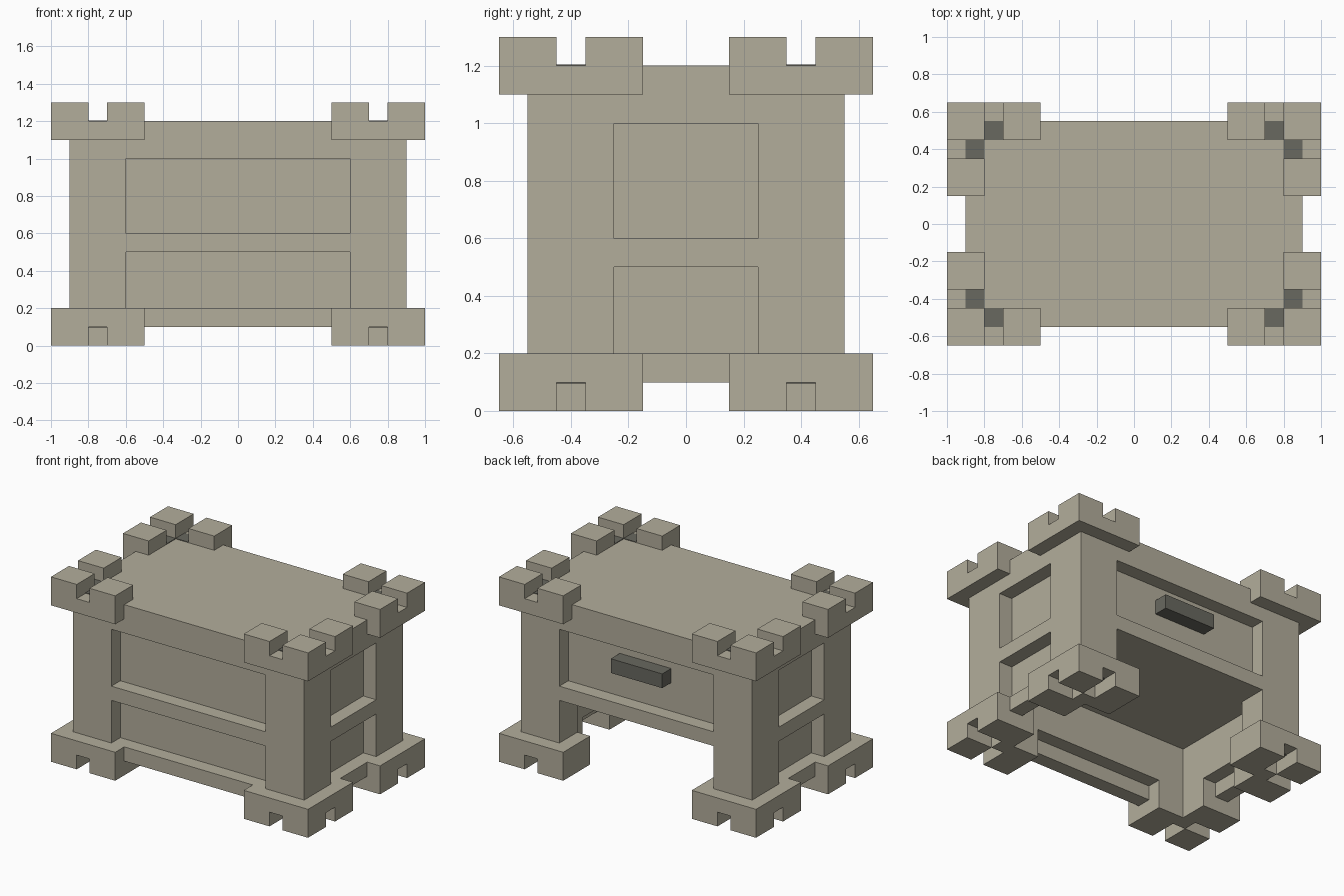
import bpy

cube = bpy.data.objects.get("Cube")
if cube:
    bpy.data.objects.remove(cube, do_unlink=True)


def material(name, rgb):
    mat = bpy.data.materials.new(name)
    mat.use_nodes = True
    mat.diffuse_color = (*rgb, 1)
    mat.node_tree.nodes["Principled BSDF"].inputs["Base Color"].default_value = (*rgb, 1)
    return mat


STONE = material("pale_stone", (0.45, 0.42, 0.33))
DARK = material("dark_grey", (0.14, 0.138, 0.115))


def boxes(name, ranges, mat, sx=1, sy=1):
    """One mesh of boxes, each given as (x range, y range, z range)."""
    verts, faces = [], []
    for xr, yr, zr in ranges:
        n = len(verts)
        xs, ys = sorted(sx * v for v in xr), sorted(sy * v for v in yr)
        verts += [(x, y, z) for z in zr for y in ys for x in xs]
        for quad in ("0231", "4576", "0154", "1375", "3267", "2046"):
            faces.append([n + int(i) for i in quad])
    mesh = bpy.data.meshes.new(name)
    mesh.from_pydata(verts, [], faces)
    mesh.materials.append(mat)
    obj = bpy.data.objects.new(name, mesh)
    bpy.context.collection.objects.link(obj)
    return obj


def carve(obj, xr, yr, zr):
    """Cut a box-shaped recess out of an object."""
    cutter = boxes("cutter", [(xr, yr, zr)], STONE)
    cutter.hide_render = True
    mod = obj.modifiers.new("recess", "BOOLEAN")
    mod.operation = "DIFFERENCE"
    mod.solver = "EXACT"
    mod.object = cutter
    bpy.context.view_layer.objects.active = obj
    bpy.ops.object.modifier_apply(modifier=mod.name)
    bpy.data.objects.remove(cutter, do_unlink=True)


# Desk body
body = boxes("desk_body", [((-0.9, 0.9), (-0.55, 0.55), (0.1, 1.2))], STONE)

# Kneehole, its back opening, and the undercut behind the bottom rails
carve(body, (-0.7, 0.7), (-0.35, 0.35), (0, 0.5))
carve(body, (-0.6, 0.6), (0, 0.7), (0, 0.5))
carve(body, (-0.798, 0.798), (-0.448, 0.448), (0, 0.2))

# Recessed panels on the front and both sides
UPPER, LOWER = (0.6, 1.0), (0.2, 0.5)
for zr in (UPPER, LOWER):
    carve(body, (-0.6, 0.6), (-0.7, -0.45), zr)
    for xr in ((-1, -0.8), (0.8, 1)):
        carve(body, xr, (-0.25, 0.25), zr)

# Drawer front and its handle at the back
carve(body, (-0.6, 0.6), (0.45, 0.7), UPPER)
boxes("drawer_handle", [((-0.2, 0.2), (0.45, 0.55), (0.8, 0.9))], DARK)

# Corner pieces share one battlement plan
MERLONS = [((0.8, 1), (0.45, 0.65)),
           ((0.5, 0.7), (0.45, 0.65)),
           ((0.8, 1), (0.15, 0.35))]
NOTCHES = [((0.7, 0.8), (0.45, 0.55)),
           ((0.8, 0.9), (0.35, 0.45))]


def at_height(plan, z0, z1):
    return [(xr, yr, (z0, z1)) for xr, yr in plan]


for sx, side in ((1, "left"), (-1, "right")):
    for sy, end in ((-1, "front"), (1, "back")):
        tag = f"{end}_{side}"

        # Foot: L-shaped slab, inner wall and downward battlements
        slab = [((0.5, 1), (0.35, 0.65)), ((0.7, 1), (0.15, 0.35))]
        wall = [((0.5, 0.8), (0.35, 0.45)), ((0.7, 0.8), (0.15, 0.35))]
        boxes(f"{tag}_foot",
              at_height(slab, 0.1, 0.2) + at_height(wall + MERLONS, 0, 0.1),
              STONE, sx, sy)

        # Top corner: overhanging ledge and upward battlements
        ledge = [((0.5, 1), (0.55, 0.65)), ((0.9, 1), (0.15, 0.55))]
        boxes(f"{tag}_top_corner",
              at_height(ledge, 1.1, 1.2) + at_height(MERLONS, 1.2, 1.3),
              STONE, sx, sy)

        # Dark inlays in the notches
        boxes(f"{tag}_notch_inlays",
              at_height(NOTCHES, 1.2, 1.204) + at_height(NOTCHES, 0.096, 0.1),
              DARK, sx, sy)
